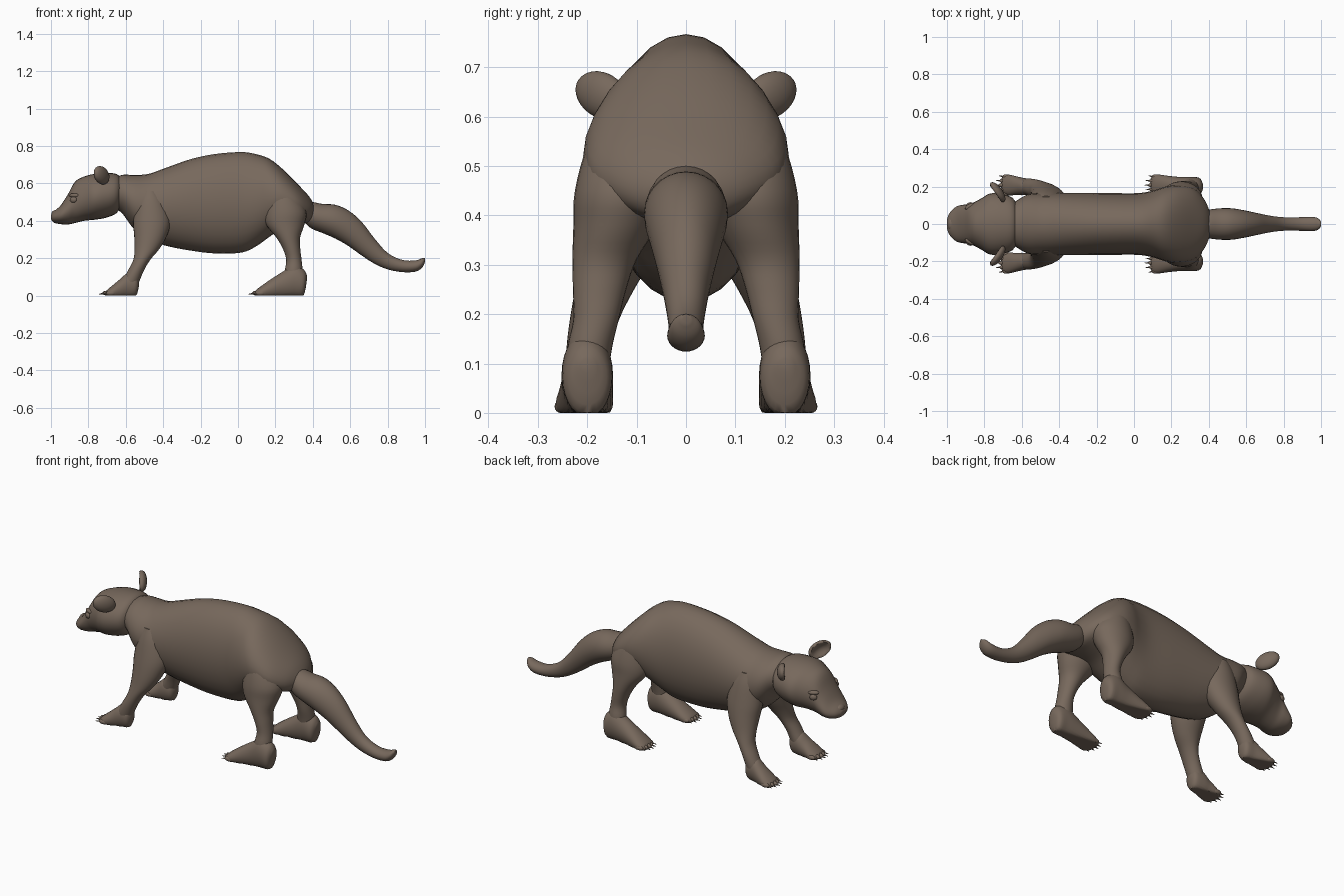
import bpy, bmesh, math
from mathutils import Vector, Matrix

if "Cube" in bpy.data.objects:
    bpy.data.objects.remove(bpy.data.objects["Cube"], do_unlink=True)

# Single fur colour
fur = bpy.data.materials.new("brown fur")
fur.use_nodes = True
colour = (0.185, 0.14, 0.108, 1)
fur.diffuse_color = colour
bsdf = next(n for n in fur.node_tree.nodes if n.type == 'BSDF_PRINCIPLED')
bsdf.inputs["Base Color"].default_value = colour
bsdf.inputs["Roughness"].default_value = 0.8


def finish(name, bm, mirrored=False):
    """Turn a bmesh into a smooth object, optionally mirrored across y."""
    bmesh.ops.recalc_face_normals(bm, faces=bm.faces)
    mesh = bpy.data.meshes.new(name)
    bm.to_mesh(mesh)
    bm.free()
    mesh.materials.append(fur)
    obj = bpy.data.objects.new(name, mesh)
    bpy.context.collection.objects.link(obj)
    bpy.ops.object.select_all(action='DESELECT')
    obj.select_set(True)
    bpy.context.view_layer.objects.active = obj
    bpy.ops.object.shade_smooth_by_angle(angle=math.radians(50))
    if mirrored:
        mod = obj.modifiers.new("mirror", 'MIRROR')
        mod.use_axis = (False, True, False)
        mod.use_mirror_merge = False
    return obj


def smooth_rows(rows, steps=4):
    """Catmull-Rom interpolation between section rows."""
    rows = [Vector(r) for r in rows]
    out = []
    for i in range(len(rows) - 1):
        a, b, c, d = (rows[max(i - 1, 0)], rows[i], rows[i + 1],
                      rows[min(i + 2, len(rows) - 1)])
        for k in range(steps):
            t = k / steps
            out.append(b + (c - a) * (t / 2)
                       + (a * 2 - b * 5 + c * 4 - d) * (t * t / 2)
                       + (b * 3 - a - c * 3 + d) * (t ** 3 / 2))
    return out + [rows[-1]]


def loft(name, rows, upright=False, mirrored=False, sides=28):
    """Skin oval sections. Rows: (x, z low, z high, half width, y centre),
    or when upright: (z, x low, x high, half width, y centre)."""
    bm = bmesh.new()
    rings = []
    for pos, low, high, half, y in smooth_rows(rows):
        ring = []
        for k in range(sides):
            a = math.tau * k / sides
            side = y + half * math.cos(a)
            span = (low + high) / 2 + (high - low) / 2 * math.sin(a)
            co = (span, side, pos) if upright else (pos, side, max(span, 0))
            ring.append(bm.verts.new(co))
        rings.append(ring)
    for r, s in zip(rings, rings[1:]):
        for k in range(sides):
            n = (k + 1) % sides
            bm.faces.new((r[k], r[n], s[n], s[k]))
    bm.faces.new(rings[0])
    bm.faces.new(rings[-1])
    return finish(name, bm, mirrored)


def centred(rows):
    return [r + (0,) for r in rows]


def ball(bm, centre, size, turn=0, lean=0):
    mat = (Matrix.Translation(centre) @ Matrix.Rotation(turn, 4, 'Z')
           @ Matrix.Rotation(lean, 4, 'X') @ Matrix.Diagonal((*size, 1)))
    return bmesh.ops.create_uvsphere(bm, u_segments=20, v_segments=14,
                                     radius=1, matrix=mat)["verts"]


# Torso from neck to rump
loft("body", centred([
    (-.68, .48, .62, .09), (-.62, .44, .645, .13), (-.56, .36, .645, .16),
    (-.48, .30, .65, .165), (-.38, .265, .685, .165), (-.25, .24, .73, .165),
    (-.12, .225, .757, .165), (.02, .23, .767, .165), (.1, .265, .755, .178),
    (.17, .315, .73, .2), (.24, .36, .675, .208), (.32, .38, .595, .19),
    (.38, .39, .53, .125), (.41, .42, .48, .05)]))

# Head with broad blunt snout
loft("head", centred([
    (-1.0, .41, .43, .025), (-.985, .39, .45, .06), (-.95, .382, .48, .093),
    (-.91, .38, .54, .103), (-.87, .388, .61, .11), (-.82, .40, .637, .135),
    (-.77, .405, .65, .163), (-.71, .415, .655, .16), (-.65, .44, .65, .14),
    (-.62, .49, .62, .09)]))

# Tail in an S curve
loft("tail", centred([
    (.35, .40, .48, .05), (.39, .36, .50, .073), (.45, .335, .49, .083),
    (.52, .305, .485, .084), (.59, .265, .455, .073), (.66, .215, .395, .058),
    (.73, .17, .305, .044), (.8, .14, .228, .036), (.88, .125, .19, .036),
    (.95, .128, .188, .038), (.985, .15, .2, .03), (1.0, .18, .2, .01)]))

# Legs down to the ankles
loft("front_legs", [
    (.56, -.50, -.44, .02, .13), (.5, -.54, -.39, .06, .115),
    (.4, -.56, -.36, .08, .12), (.32, -.555, -.38, .075, .14),
    (.25, -.553, -.42, .06, .165), (.19, -.56, -.47, .05, .185),
    (.13, -.59, -.505, .045, .197), (.07, -.62, -.53, .042, .2),
    (.03, -.61, -.55, .035, .2)], upright=True, mirrored=True)
loft("hind_legs", [
    (.6, .2, .26, .03, .13), (.54, .16, .32, .08, .12),
    (.45, .14, .365, .095, .13), (.38, .15, .355, .085, .143),
    (.31, .205, .332, .065, .165), (.25, .24, .333, .054, .175),
    (.19, .258, .34, .046, .182), (.13, .25, .345, .045, .195),
    (.06, .25, .34, .04, .2)], upright=True, mirrored=True)

# Flat-soled feet
loft("front_feet", [
    (-.53, .05, .08, .012, .2), (-.545, 0, .115, .038, .2),
    (-.59, -.015, .12, .046, .2), (-.63, -.02, .088, .05, .205),
    (-.67, -.02, .055, .055, .208), (-.70, -.01, .03, .045, .21),
    (-.71, 0, .015, .03, .21)], mirrored=True)
loft("hind_feet", [
    (.368, .08, .11, .015, .2), (.35, .0, .14, .046, .2),
    (.3, -.01, .165, .052, .2), (.24, -.015, .128, .052, .2),
    (.18, -.02, .09, .055, .203), (.13, -.02, .055, .058, .206),
    (.1, -.01, .032, .05, .207), (.088, 0, .015, .035, .207)], mirrored=True)

# Toes and tapered claws
for part, tip in (("front", -.7), ("hind", .1)):
    toes, claws = bmesh.new(), bmesh.new()
    for k in range(-2, 3):
        x, y = tip + .005 * k * k, .208 + .023 * k
        ball(toes, (x, y, .013), (.025, .012, .013))
        aim = Vector((-1, .12 * k, -.12)).to_track_quat('Z', 'Y')
        mat = Matrix.Translation((x - .025, y, .01)) @ aim.to_matrix().to_4x4()
        bmesh.ops.create_cone(claws, cap_ends=True, segments=8, radius1=.007,
                              radius2=.001, depth=.036, matrix=mat)
    finish(part + "_toes", toes, True)
    finish(part + "_claws", claws, True)

# Rounded ears, hollowed on the forward side
ears = bmesh.new()
for v in ball(ears, (0, 0, 0), (.028, .065, .046)):
    if v.co.x < 0:
        rim = (v.co.y / .065) ** 2 + (v.co.z / .046) ** 2
        v.co.x += .034 * max(0, 1 - 1.3 * rim)
ears.transform(Matrix.Translation((-.73, .17, .643))
               @ Matrix.Rotation(math.radians(35), 4, 'Z')
               @ Matrix.Rotation(math.radians(22), 4, 'X'))
finish("ears", ears, True)

# Eyes with brow ridges
eyes = bmesh.new()
ball(eyes, (-.88, .103, .512), (.02, .012, .016), turn=.4)
ball(eyes, (-.873, .094, .535), (.032, .016, .012), turn=.4)
finish("eyes", eyes, True)

# Nose pad
nose = bmesh.new()
ball(nose, (-.975, 0, .437), (.022, .036, .02))
finish("nose", nose)
